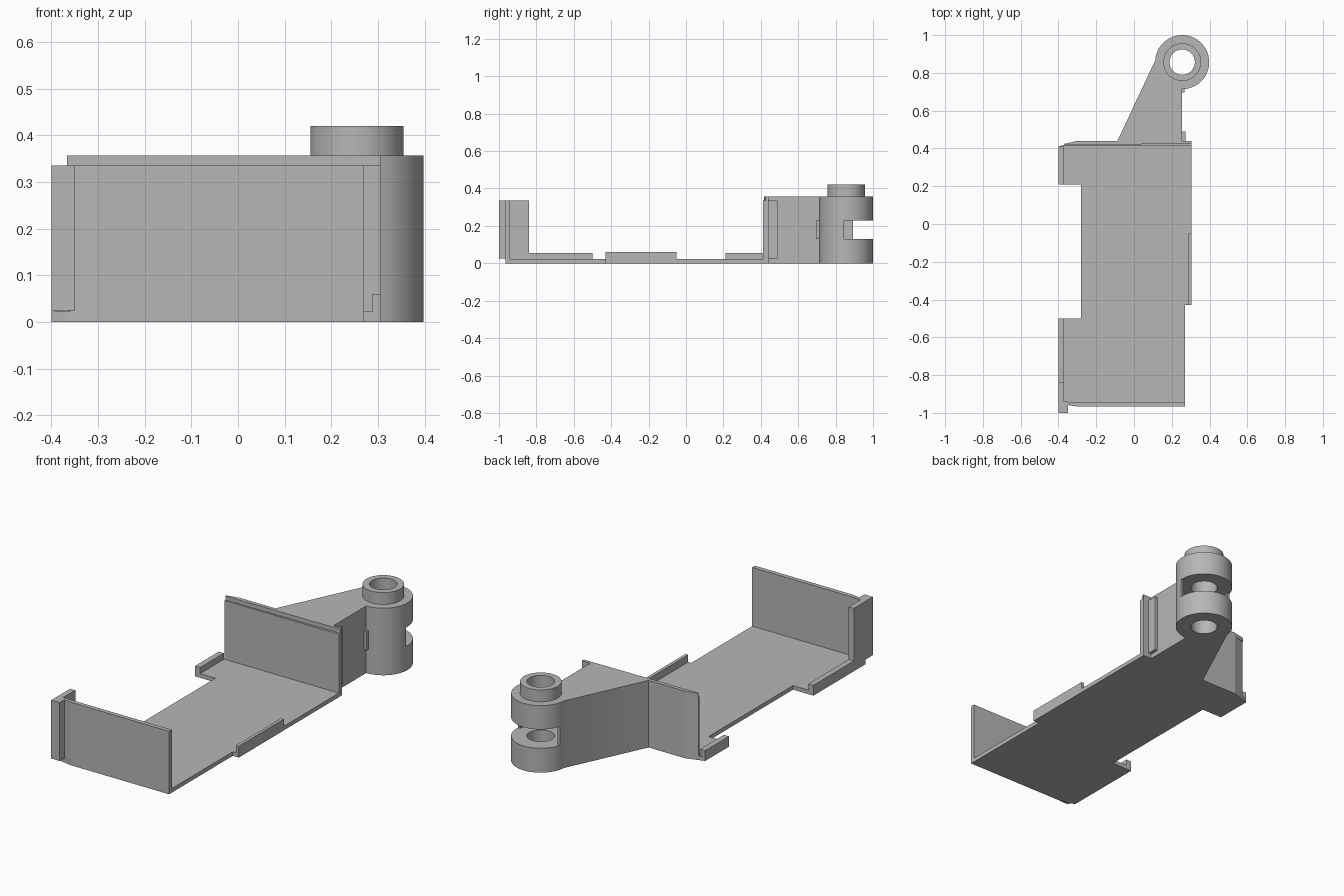
import bpy
import bmesh

cube = bpy.data.objects.get("Cube")
if cube:
    bpy.data.objects.remove(cube, do_unlink=True)

grey = bpy.data.materials.new("plain grey")
grey.use_nodes = True
grey.diffuse_color = (0.47, 0.47, 0.47, 1)
grey.node_tree.nodes["Principled BSDF"].inputs["Base Color"].default_value = grey.diffuse_color


def prism(name, outline, z0, z1):
    """Extrude a plan outline between two heights."""
    bm = bmesh.new()
    face = bm.faces.new([bm.verts.new((x, y, z0)) for x, y in outline])
    top = bmesh.ops.extrude_face_region(bm, geom=[face])
    verts = [v for v in top["geom"] if isinstance(v, bmesh.types.BMVert)]
    bmesh.ops.translate(bm, verts=verts, vec=(0, 0, z1 - z0))
    bmesh.ops.recalc_face_normals(bm, faces=bm.faces)
    mesh = bpy.data.meshes.new(name)
    bm.to_mesh(mesh)
    bm.free()
    mesh.materials.append(grey)
    obj = bpy.data.objects.new(name, mesh)
    bpy.context.collection.objects.link(obj)
    return obj


def box(name, x0, x1, y0, y1, z0, z1):
    return prism(name, [(x0, y0), (x1, y0), (x1, y1), (x0, y1)], z0, z1)


def cylinder(name, r, z0, z1):
    """Cylinder on the hinge axis."""
    bpy.ops.mesh.primitive_cylinder_add(vertices=64, radius=r, depth=z1 - z0,
                                        location=(HX, HY, (z0 + z1) / 2))
    obj = bpy.context.object
    obj.name = name
    obj.data.materials.append(grey)
    return obj


def boolean(target, tool, operation):
    mod = target.modifiers.new("cut", 'BOOLEAN')
    mod.operation, mod.solver, mod.object = operation, 'EXACT', tool
    bpy.context.view_layer.objects.active = target
    bpy.ops.object.modifier_apply(modifier=mod.name)
    bpy.data.objects.remove(tool, do_unlink=True)


HX, HY = 0.255, 0.857
TOP, WALL = 0.357, 0.335

# Floor with the open notch on one side and a step on the other
prism("floor_plate", [
    (-0.31, -0.965), (0.27, -0.965), (0.27, -0.43), (0.305, -0.43), (0.305, 0.44),
    (-0.3, 0.44), (-0.4, 0.41), (-0.4, 0.21), (-0.28, 0.21), (-0.28, -0.5),
    (-0.4, -0.5), (-0.4, -0.94), (-0.37, -0.955)], 0, 0.022)

# Low lips along the sides
box("side_lip_rear", -0.4, -0.37, 0.21, 0.41, 0, 0.055)
box("side_lip_front", -0.4, -0.37, -0.94, -0.5, 0, 0.055)
box("side_lip_middle", 0.288, 0.305, -0.43, -0.05, 0, 0.06)

# Front wall and its corner post
prism("front_wall", [(-0.36, -0.955), (-0.31, -0.965), (0.27, -0.965),
                     (0.27, -0.942), (-0.36, -0.942)], 0, WALL)
prism("corner_post", [(-0.4, -1), (-0.35, -1), (-0.35, -0.94), (-0.37, -0.94),
                      (-0.37, -0.84), (-0.4, -0.84)], 0.025, WALL)

# Back wall with its raised top strip and flange
prism("back_wall", [(-0.367, 0.412), (0.305, 0.412), (0.305, 0.44),
                    (-0.3, 0.44), (-0.367, 0.42)], 0, WALL)
prism("back_wall_strip", [(-0.367, 0.418), (0.305, 0.425), (0.305, 0.44),
                          (-0.3, 0.44), (-0.367, 0.425)], WALL, TOP)
box("back_flange", 0.254, 0.272, 0.435, 0.49, 0.025, WALL)

# Hinge arm: tapered bracket, knuckle and raised collar in one body
arm = prism("hinge_arm", [(-0.09, 0.435), (HX, 0.435), (HX, HY), (0.114, 0.87)], 0, TOP)
boolean(arm, cylinder("knuckle", 0.143, 0, TOP), 'UNION')
boolean(arm, cylinder("collar", 0.1, 0.3, 0.42), 'UNION')

# Pin hole and the open slot across the knuckle
boolean(arm, cylinder("pin_hole", 0.067, -0.1, 0.6), 'DIFFERENCE')
boolean(arm, cylinder("slot_core", 0.13, 0.13, 0.23), 'DIFFERENCE')
boolean(arm, prism("slot_opening", [(0, 0.893), (HX, 0.893), (HX, 0.845), (0.5, 0.845),
                                    (0.5, 1.1), (0, 1.1)], 0.13, 0.23), 'DIFFERENCE')
box("slot_stop", 0.24, 0.268, 0.696, 0.72, 0.13, 0.23)

# Smooth the round faces, keep the edges sharp
bpy.ops.object.select_all(action='DESELECT')
arm.select_set(True)
bpy.context.view_layer.objects.active = arm
bpy.ops.object.shade_smooth_by_angle(angle=0.5)
